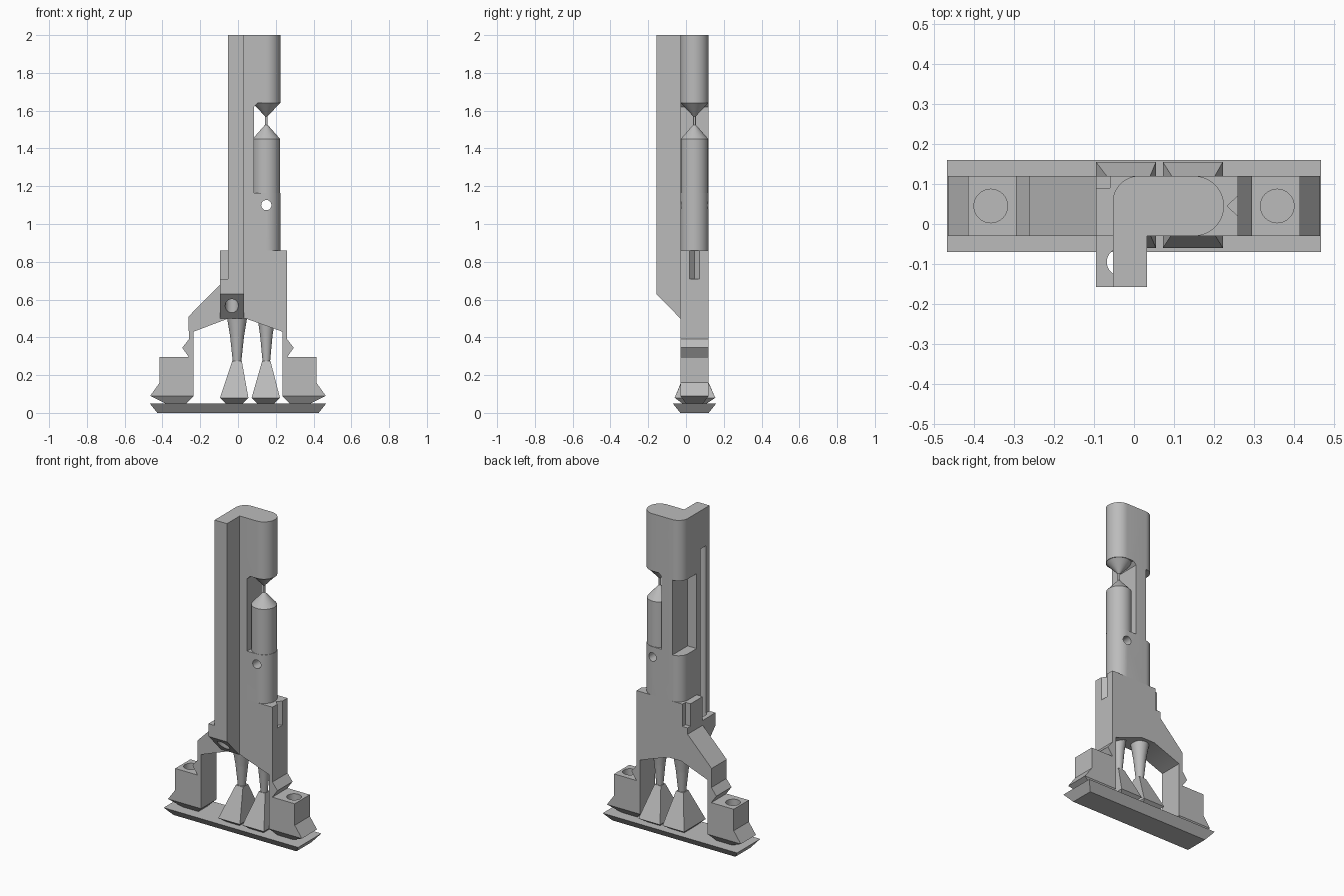
import bpy, bmesh, math
from mathutils import Vector

if "Cube" in bpy.data.objects:
    bpy.data.objects.remove(bpy.data.objects["Cube"])

grey = bpy.data.materials.new("light_grey")
grey.use_nodes = True
grey.diffuse_color = (0.5, 0.5, 0.5, 1)
grey.node_tree.nodes["Principled BSDF"].inputs["Base Color"].default_value = (0.5, 0.5, 0.5, 1)
FRONT, BACK, MID = -0.03, 0.12, 0.045


def finish(name, bm, smooth=False):
    bmesh.ops.recalc_face_normals(bm, faces=bm.faces)
    mesh = bpy.data.meshes.new(name)
    bm.to_mesh(mesh)
    bm.free()
    mesh.materials.append(grey)
    ob = bpy.data.objects.new(name, mesh)
    bpy.context.collection.objects.link(ob)
    if smooth:
        shade(ob)
    return ob


def shade(ob):
    bpy.ops.object.select_all(action='DESELECT')
    ob.select_set(True)
    bpy.context.view_layer.objects.active = ob
    bpy.ops.object.shade_smooth_by_angle(angle=math.radians(30))


def extrude(name, points, axis, low, high):
    """Prism from a 2D profile; the profile uses the two other axes in order."""
    bm = bmesh.new()
    verts = []
    for p in points:
        co = list(p)
        co.insert(axis, low)
        verts.append(bm.verts.new(co))
    face = bm.faces.new(verts)
    moved = bmesh.ops.extrude_face_region(bm, geom=[face])["geom"]
    shift = Vector((0, 0, 0))
    shift[axis] = high - low
    bmesh.ops.translate(bm, vec=shift, verts=[v for v in moved if isinstance(v, bmesh.types.BMVert)])
    return finish(name, bm)


def box(name, x0, x1, y0, y1, z0, z1):
    return extrude(name, [(x0, y0), (x1, y0), (x1, y1), (x0, y1)], 2, z0, z1)


def arc(cx, cy, r, start, end, n=16):
    angles = [math.radians(start + (end - start) * i / n) for i in range(n + 1)]
    return [(cx + r * math.cos(a), cy + r * math.sin(a)) for a in angles]


def cylinder(name, a, b, r, axis, low, high):
    return extrude(name, arc(a, b, r, 0, 360, 32)[:-1], axis, low, high)


def frustum(name, bottom, z0, top, z1):
    """Rectangular frustum; each rectangle is x0, x1, y0, y1."""
    bm = bmesh.new()
    for (x0, x1, y0, y1), z in ((bottom, z0), (top, z1)):
        for x, y in ((x0, y0), (x1, y0), (x1, y1), (x0, y1)):
            bm.verts.new((x, y, z))
    bmesh.ops.convex_hull(bm, input=bm.verts[:])
    bmesh.ops.dissolve_limit(bm, angle_limit=0.01, verts=bm.verts[:], edges=bm.edges[:])
    return finish(name, bm)


def lathe(name, x, y, profile, n=32):
    """Stack of rings given as (radius, height) pairs."""
    bm = bmesh.new()
    rings = [[bm.verts.new((px, py, z)) for px, py in arc(x, y, r, 0, 360, n)[:-1]] for r, z in profile]
    bm.faces.new(rings[0])
    bm.faces.new(rings[-1])
    for a, b in zip(rings, rings[1:]):
        for i in range(n):
            j = (i + 1) % n
            bm.faces.new((a[i], a[j], b[j], b[i]))
    return finish(name, bm, True)


def cut(ob, *cutters):
    for c in cutters:
        m = ob.modifiers.new("cut", 'BOOLEAN')
        m.operation, m.object, m.solver = 'DIFFERENCE', c, 'EXACT'
        bpy.context.view_layer.objects.active = ob
        bpy.ops.object.modifier_apply(modifier=m.name)
        c.hide_render = True
        bpy.data.objects.remove(c)


# Flared base plate
frustum("base_plate", (-0.427, 0.427, FRONT, BACK), 0, (-0.467, 0.467, -0.07, 0.16), 0.05)

# Main frame with two legs and feet
right_side = [(0.235, 0.43), (0.235, 0.09), (0.465, 0.09), (0.415, 0.16), (0.415, 0.295),
              (0.26, 0.295), (0.295, 0.345), (0.26, 0.39)]
left_side = [(-x, z) for x, z in reversed(right_side)]
frame = extrude("frame", [(0.04, 0.5)] + right_side + [(0.26, 0.86), (-0.095, 0.86), (-0.095, 0.68),
                (-0.262, 0.51)] + left_side + [(-0.05, 0.5)], 1, FRONT, BACK)
cut(frame,
    extrude("groove_cutter", [(0.27, 0.01), (0.27, 0.08), (0.233, MID)], 2, 0.71, 1),
    box("notch_cutter", -0.2, -0.06, 0.09, 0.2, 0.72, 1),
    *[cylinder("foot_hole_cutter", s * 0.358, MID, 0.042, 2, 0.22, 0.4) for s in (-1, 1)])
shade(frame)

# Tapered undersides of the feet
for side, s in (("left", 1), ("right", -1)):
    xs, small = sorted((s * 0.235, s * 0.465)), sorted((s * 0.275, s * 0.385))
    frustum(side + "_foot_base", (*small, 0, 0.09), 0.05, (*xs, FRONT, BACK), 0.09)

# Upper body, rounded at one end and at the rear corner
outline = ([(-0.053, FRONT)] + arc(0.15, MID, 0.075, -90, 90, 24)
           + arc(0.012, 0.055, 0.065, 90, 180, 12))
body = extrude("upper_body", outline, 2, 0.86, 2)
window = [(-0.2, 1.15), (0.01, 1.15), (0.01, 1.62), (-0.2, 1.62)]
opening = [(0.085, 1.165), (0.4, 1.165), (0.4, 1.64), (0.105, 1.64), (0.085, 1.62)]
cut(body,
    extrude("window_cutter", window, 1, -0.05, 0.3),
    extrude("opening_cutter", opening, 1, -0.2, 0.3),
    cylinder("pin_hole_cutter", 0.15, 1.1, 0.027, 1, -0.2, 0.3))
shade(body)

# Round column with pointed tip, neck and inverted cone
lathe("column", 0.15, MID, [(0.073, 1.16), (0.073, 1.45), (0.007, 1.525), (0.007, 1.57), (0.073, 1.641)])

# Front rail with sloped lower end, and side flange; one bore runs through both
rail = extrude("front_rail", [(-0.157, 2), (-0.157, 0.63), (FRONT, 0.5), (FRONT, 2)], 0, -0.053, 0.033)
flange = extrude("rail_flange", [(-0.157, 0.71), (-0.157, 0.63), (FRONT, 0.5), (FRONT, 0.71)],
                 0, -0.095, -0.053)
for part in (rail, flange):
    cut(part, cylinder("bore_cutter", -0.033, -0.095, 0.035, 2, 0.3, 1.76))
    shade(part)

# Support struts under the arch
for name, x, foot, w in (("right", -0.005, -0.02, 0.025), ("left", 0.15, 0.147, 0.022)):
    base = (foot - 0.075, foot + 0.075, -0.06, 0.155)
    frustum(name + "_support_foot", (foot - 0.045, foot + 0.045, -0.02, 0.11), 0.05, base, 0.08)
    frustum(name + "_support", base, 0.08, (x - w, x + w, MID - w, MID + w), 0.275)
    lathe(name + "_strut", x, MID, [(w * 0.9, 0.27), (w * 1.45, 0.4), (w * 1.5, 0.41), (w * 2.1, 0.5)])
